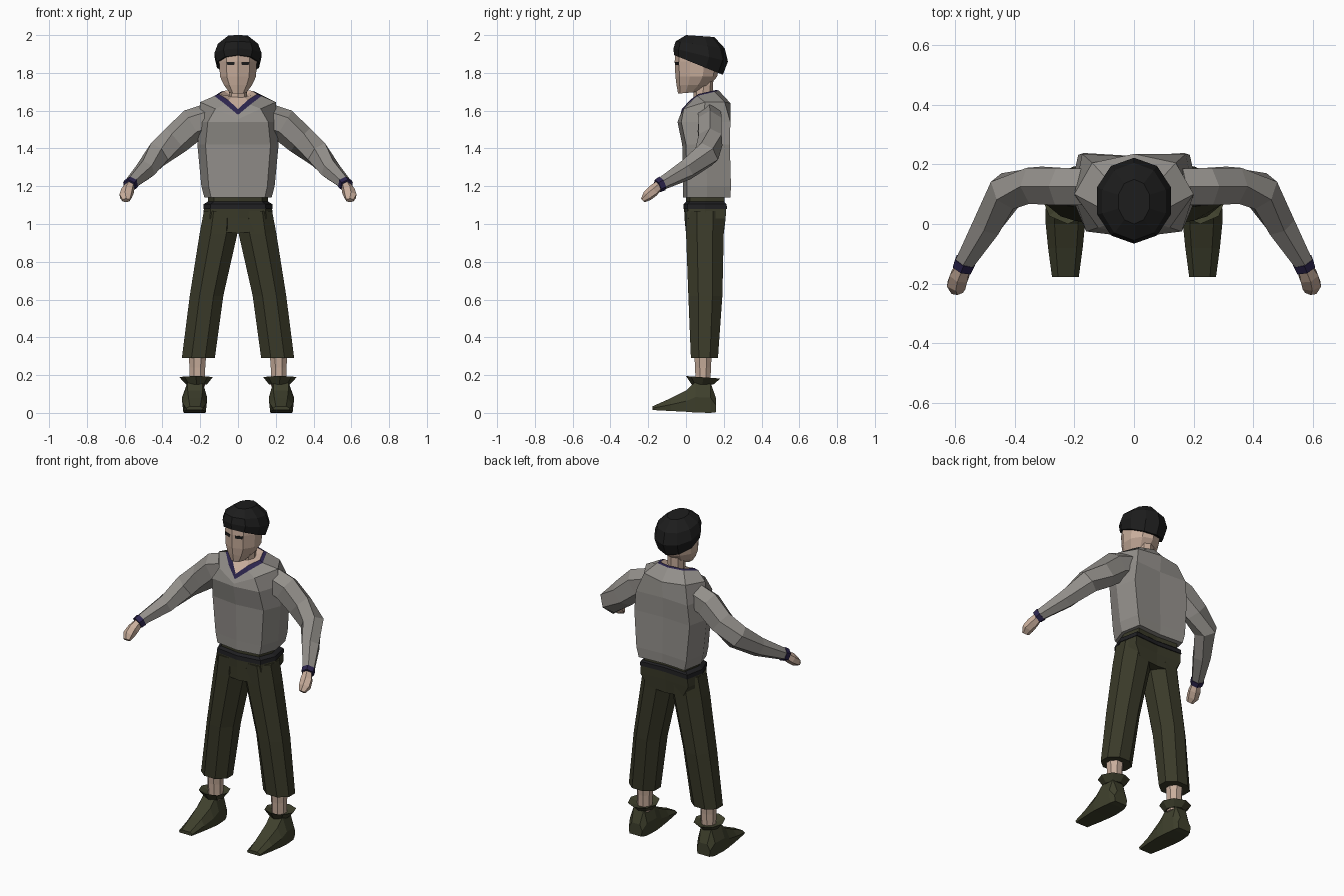
import bpy, bmesh, math
from mathutils import Vector


def material(name, rgb):
    m = bpy.data.materials.new(name)
    m.diffuse_color = (*rgb, 1)
    return m


SKIN = material("skin", (0.58, 0.42, 0.33))
HAIR = material("black_hair", (0.012, 0.012, 0.012))
WOOL = material("grey_wool", (0.29, 0.275, 0.255))
TRIM = material("navy_trim", (0.025, 0.018, 0.075))
CLOTH = material("olive_cloth", (0.042, 0.042, 0.022))
SHOE = material("olive_leather", (0.05, 0.052, 0.026))
BELT = material("dark_belt", (0.014, 0.014, 0.016))


def loft(name, rings, mats, bands=None, caps=(True, True)):
    """Bridge equal-sized rings; bands gives the material of each step."""
    bm = bmesh.new()
    loops = [[bm.verts.new(p) for p in r] for r in rings]
    n = len(loops[0])
    for k, (a, b) in enumerate(zip(loops, loops[1:])):
        for i in range(n):
            j = (i + 1) % n
            f = bm.faces.new((a[i], a[j], b[j], b[i]))
            f.material_index = bands[k] if bands else 0
    if caps[0]:
        bm.faces.new(loops[0]).material_index = bands[0] if bands else 0
    if caps[1]:
        bm.faces.new(loops[-1]).material_index = bands[-1] if bands else 0
    bmesh.ops.recalc_face_normals(bm, faces=bm.faces)
    me = bpy.data.meshes.new(name)
    bm.to_mesh(me)
    bm.free()
    for m in mats:
        me.materials.append(m)
    ob = bpy.data.objects.new(name, me)
    bpy.context.collection.objects.link(ob)
    return ob


def oval(w, yf, yb, zf, zb=None, cx=0, n=10, turn=0):
    """Ring round z, tilted from height zf at the front to zb at the back."""
    zb = zf if zb is None else zb
    pts = []
    for i in range(n):
        a = 2 * math.pi * (i + turn) / n
        t = (1 - math.cos(a)) / 2
        pts.append((cx + w * math.sin(a), yf + (yb - yf) * t, zf + (zb - zf) * t))
    return pts


def mirrored(half):
    """Complete a front-to-back half outline."""
    return half + [(-x, y, z) for x, y, z in half[-2:0:-1]]


def body(z, w, yf, yb):
    return mirrored([(0, yf, z), (0.8 * w, yf + 0.02, z), (w, (yf + yb) / 2, z),
                     (0.87 * w, yb, z), (0, yb - 0.01, z)])


def tube(name, path, mats, side, bands=None, n=6):
    """Path of (x, y, z, half height, half depth), drawn on one side."""
    c = [Vector(p[:3]) for p in path]
    rings = []
    for i, p in enumerate(path):
        t = (c[min(i + 1, len(c) - 1)] - c[max(i - 1, 0)]).normalized()
        u = (Vector((0, 0, 1)) - t * t.z).normalized()
        v = t.cross(u)
        ring = []
        for k in range(n):
            a = 2 * math.pi * k / n
            q = c[i] + u * p[3] * math.cos(a) + v * p[4] * math.sin(a)
            ring.append((side * q.x, q.y, q.z))
        rings.append(ring)
    return loft(name, rings, mats, bands)


# Sweater with V collar and the skin inside the neckline
neckline = [(0, -0.03, 1.578), (0.065, 0.005, 1.632), (0.125, 0.06, 1.678),
            (0.09, 0.15, 1.70), (0, 0.175, 1.705)]
collar = [(0, -0.022, 1.608), (0.05, 0.02, 1.655), (0.102, 0.065, 1.688),
          (0.075, 0.14, 1.705), (0, 0.16, 1.71)]
shoulders = [(0, -0.04, 1.555), (0.12, -0.012, 1.61), (0.2, 0.1, 1.645),
             (0.14, 0.205, 1.645), (0, 0.235, 1.64)]
chest_skin = [(0.045 * math.sin(a), 0.09 - 0.045 * math.cos(a), 1.675)
              for a in (math.pi * k / 4 for k in range(5))]
loft("sweater",
     [body(1.14, 0.178, -0.015, 0.235), body(1.20, 0.194, -0.015, 0.238),
      body(1.42, 0.215, -0.02, 0.232), body(1.54, 0.2, -0.045, 0.235),
      mirrored(shoulders), mirrored(neckline), mirrored(collar), mirrored(chest_skin)],
     [WOOL, TRIM, SKIN], [0, 0, 0, 0, 0, 1, 2])

# Waistband, belt and hips
loft("waistband", [body(z, 0.158, 0.0, 0.205) for z in (1.10, 1.15)], [CLOTH])
loft("belt", [body(1.08, 0.184, -0.014, 0.217), body(1.105, 0.182, -0.012, 0.215),
              body(1.118, 0.16, 0.0, 0.2)], [BELT])
loft("hips", [body(1.085, 0.18, -0.01, 0.212), body(1.03, 0.186, -0.008, 0.21),
              mirrored([(0, 0.0, 0.95), (0.09, 0.0, 0.96), (0.19, 0.1, 0.98),
                        (0.12, 0.2, 0.96), (0, 0.2, 0.95)])], [CLOTH])

# Head, neck, hair
loft("neck", [oval(0.047, 0.04, 0.14, 1.64, n=8), oval(0.05, 0.04, 0.145, 1.77, n=8)], [SKIN])
loft("head", [oval(0.045, -0.042, 0.07, 1.69, 1.70), oval(0.078, -0.05, 0.125, 1.735),
              oval(0.1, -0.056, 0.165, 1.78), oval(0.105, -0.06, 0.18, 1.86),
              oval(0.1, -0.055, 0.18, 1.93)], [SKIN])
loft("hair", [oval(0.117, -0.064, 0.195, 1.895, 1.79), oval(0.131, -0.066, 0.222, 1.93, 1.86),
              oval(0.112, -0.055, 0.205, 1.967, 1.93),
              oval(0.055, 0.0, 0.15, 2.0, 1.99)], [HAIR])

for side, label in ((-1, "left"), (1, "right")):
    # Eye plate lying on the slanted face
    rows = [[(side * x, -0.06 + 0.37 * x + d, z)
             for x, z in ((0.02, 1.842), (0.056, 1.842), (0.06, 1.858), (0.018, 1.858))]
            for d in (-0.004, 0.003)]
    loft(label + "_eye", rows, [HAIR])

    # Sleeve, cuff and hand
    tube(label + "_sleeve", [(0.15, 0.125, 1.555, 0.085, 0.07), (0.24, 0.125, 1.525, 0.088, 0.072),
                             (0.33, 0.13, 1.445, 0.08, 0.07), (0.425, 0.11, 1.37, 0.074, 0.068),
                             (0.49, 0.0, 1.285, 0.056, 0.055), (0.568, -0.13, 1.213, 0.035, 0.036)],
         [WOOL], side)
    tube(label + "_cuff", [(0.565, -0.125, 1.215, 0.04, 0.04),
                           (0.575, -0.15, 1.202, 0.037, 0.037)], [TRIM], side)
    tube(label + "_hand", [(0.57, -0.14, 1.207, 0.026, 0.026), (0.585, -0.175, 1.175, 0.032, 0.036),
                           (0.595, -0.205, 1.148, 0.028, 0.036),
                           (0.593, -0.228, 1.125, 0.014, 0.022)], [SKIN], side)

    # Trouser leg: height, inner x, outer x, front y, back y
    leg = [(1.07, 0.0, 0.183, -0.01, 0.212), (0.95, 0.0, 0.206, -0.008, 0.208),
           (0.62, 0.075, 0.258, 0.005, 0.2), (0.29, 0.12, 0.3, 0.02, 0.175)]
    loft(label + "_trouser_leg",
         [oval((b - a) / 2 * 1.05, f, k, z, cx=side * (a + b) / 2, n=8, turn=0.5)
          for z, a, b, f, k in leg], [CLOTH])

    # Ankle
    loft(label + "_ankle", [oval(r, 0.09 - r, 0.09 + r, z, cx=side * 0.215, n=8, turn=0.5)
                            for z, r in ((0.14, 0.043), (0.24, 0.045), (0.33, 0.052))], [SKIN])

    # Shoe sections from toe to heel: y, half width, sole z, top z
    shoe = [(-0.177, 0.045, 0.015, 0.035), (-0.08, 0.058, 0.01, 0.078), (0.0, 0.066, 0.006, 0.118),
            (0.05, 0.066, 0.002, 0.165), (0.13, 0.058, 0.0, 0.16), (0.16, 0.045, 0.004, 0.075)]
    rings = []
    for y, w, lo, hi in shoe:
        mid = lo + (hi - lo) * 0.5
        rings.append([(side * (0.23 + x), y, z) for x, z in
                      ((-w * 0.9, lo), (w * 0.9, lo), (w, mid), (w * 0.55, hi),
                       (-w * 0.65, hi), (-w, mid))])
    loft(label + "_shoe", rings, [SHOE])

    # Flared shoe collar
    loft(label + "_shoe_collar",
         [oval(0.055, 0.03, 0.145, 0.15, cx=side * 0.22, n=8),
          oval(0.088, 0.0, 0.182, 0.195, 0.182, cx=side * 0.222, n=8),
          oval(0.045, 0.045, 0.135, 0.172, cx=side * 0.217, n=8)], [SHOE])
